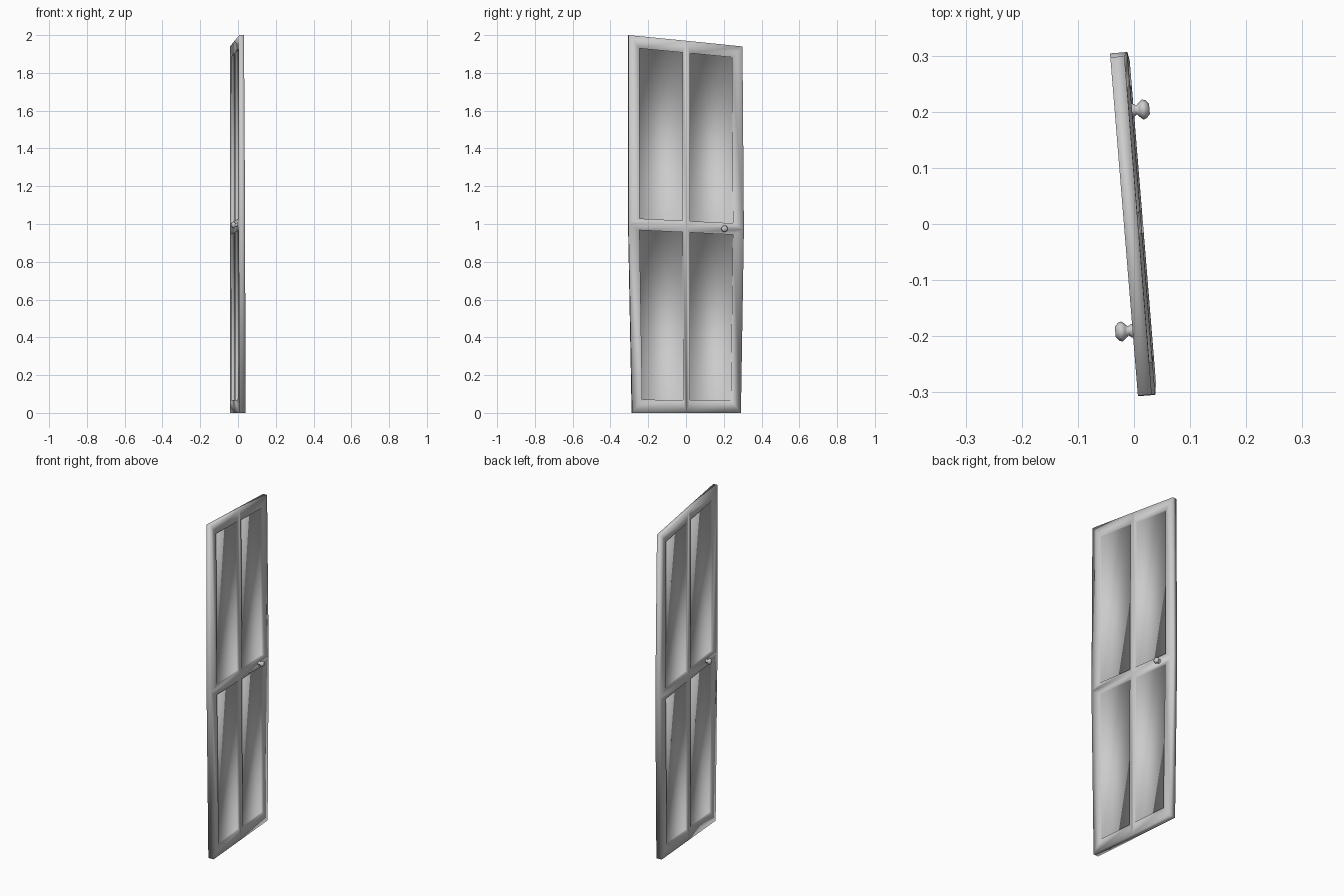
import bpy, bmesh, math
from mathutils import Vector

if "Cube" in bpy.data.objects:
    bpy.data.objects.remove(bpy.data.objects["Cube"])

ANG = 0.0813                                   # door stands slightly turned
NORMAL = Vector((math.cos(ANG), math.sin(ANG), 0))

# outline of the skewed door as a 3x3 cage of (y, z), bottom to top
CAGE = [[(-.288, 0), (0, 0), (.288, 0)],
        [(-.307, 1.0), (0, .985), (.304, .97)],
        [(-.306, 2.0), (0, 1.97), (.297, 1.94)]]
THICK = [.034, .031, .025]
RECESS = .009


def thickness(z):
    if z < .985:
        return THICK[0] + (THICK[1] - THICK[0]) * z / .985
    return THICK[1] + (THICK[2] - THICK[1]) * (z - .985) / .985


def place(y, z, side, depth=0.0):
    base = Vector((-.018 - math.tan(ANG) * y, y, z))
    return base + NORMAL * (thickness(z) - depth if side else depth)


def finish(bm, name):
    bmesh.ops.recalc_face_normals(bm, faces=bm.faces)
    for f in bm.faces:
        f.smooth = True
    me = bpy.data.meshes.new(name)
    bm.to_mesh(me)
    bm.free()
    ob = bpy.data.objects.new(name, me)
    bpy.context.collection.objects.link(ob)
    return ob


# door slab with four recessed panels on each side
bm = bmesh.new()
grids = []
for side in (0, 1):
    g = [[bm.verts.new(place(y, z, side)) for y, z in row] for row in CAGE]
    grids.append(g)
    for r in range(2):
        for c in range(2):
            a, b = Vector(CAGE[r][c]), Vector(CAGE[r][c + 1])
            d, e = Vector(CAGE[r + 1][c]), Vector(CAGE[r + 1][c + 1])
            # fractions of the cell taken by stile, mullion and rails
            u0, u1 = ((.19, .935), (.065, .81))[c]
            v0, v1 = ((.07, .97), (.032, .935))[r]
            pts = []
            for u, v in ((u0, v0), (u1, v0), (u1, v1), (u0, v1)):
                pts.append(a.lerp(b, u).lerp(d.lerp(e, u), v))
            rim = [bm.verts.new(place(p.x, p.y, side)) for p in pts]
            floor = [bm.verts.new(place(p.x, p.y, side, RECESS)) for p in pts]
            outer = [g[r][c], g[r][c + 1], g[r + 1][c + 1], g[r + 1][c]]
            for i in range(4):
                j = (i + 1) % 4
                bm.faces.new((outer[i], outer[j], rim[j], rim[i]))
                bm.faces.new((rim[i], rim[j], floor[j], floor[i]))
            bm.faces.new(floor)

# edge band joining both sides
ring = [(0, 0), (0, 1), (0, 2), (1, 2), (2, 2), (2, 1), (2, 0), (1, 0)]
for (r, c), (r2, c2) in zip(ring, ring[1:] + ring[:1]):
    bm.faces.new((grids[0][r][c], grids[0][r2][c2],
                  grids[1][r2][c2], grids[1][r][c]))
finish(bm, "door_panel")


# turned knobs, one on each face
PROFILE = [(-.003, .013), (.002, .012), (.008, .008), (.013, .013),
           (.019, .018), (.025, .016), (.031, .009)]


def knob(name, y, z, side):
    bm = bmesh.new()
    origin = place(y, z, side)
    axis = NORMAL if side else -NORMAL
    across = Vector((-NORMAL.y, NORMAL.x, 0))
    n = 8
    rings = []
    for h, rad in PROFILE:
        rings.append([bm.verts.new(origin + axis * h
                      + across * rad * math.cos(2 * math.pi * k / n)
                      + Vector((0, 0, rad * math.sin(2 * math.pi * k / n))))
                      for k in range(n)])
    for lo, hi in zip(rings, rings[1:]):
        for k in range(n):
            bm.faces.new((lo[k], lo[(k + 1) % n], hi[(k + 1) % n], hi[k]))
    bm.faces.new(rings[0])
    bm.faces.new(rings[-1])
    finish(bm, name)


knob("knob_right", .20, .975, 1)
knob("knob_left", -.19, .995, 0)
